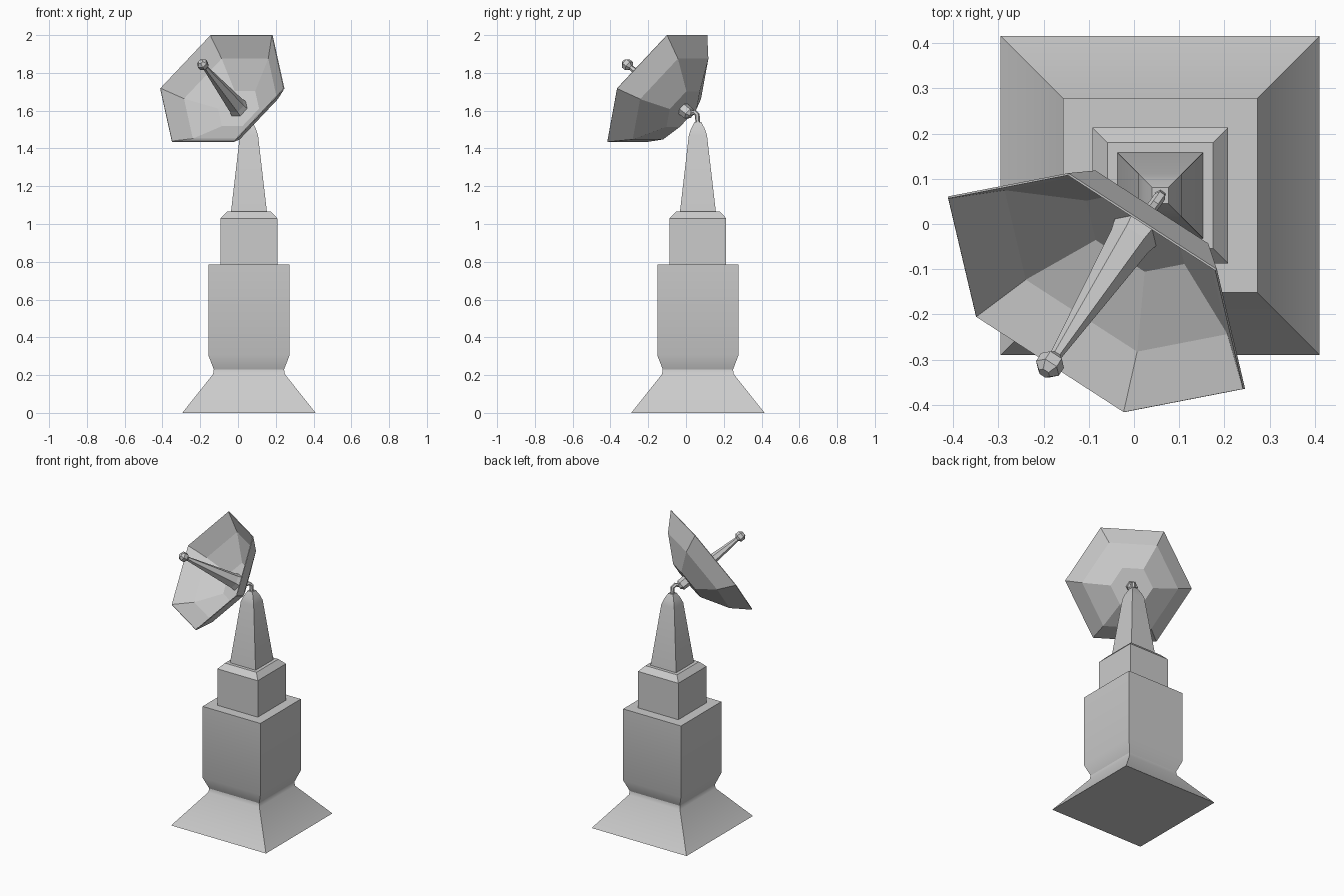
import bpy, bmesh
from math import sin, cos, pi, sqrt
from mathutils import Matrix, Vector

if "Cube" in bpy.data.objects:
    bpy.data.objects.remove(bpy.data.objects["Cube"])


def lathe(name, profile, sides, frame, turn=0.0, cap_start=True, cap_end=True):
    """Sweep (radius, height) points round the local z axis of frame."""
    bm = bmesh.new()
    rings = []
    for r, h in profile:
        rings.append([bm.verts.new(frame @ Vector((r * cos(turn + 2 * pi * i / sides),
                                                   r * sin(turn + 2 * pi * i / sides), h)))
                      for i in range(sides)])
    for a, b in zip(rings, rings[1:]):
        for i in range(sides):
            j = (i + 1) % sides
            bm.faces.new((a[i], a[j], b[j], b[i]))
    if cap_start:
        bm.faces.new(rings[0][::-1])
    if cap_end:
        bm.faces.new(rings[-1])
    mesh = bpy.data.meshes.new(name)
    bm.to_mesh(mesh)
    bm.free()
    obj = bpy.data.objects.new(name, mesh)
    bpy.context.collection.objects.link(obj)
    return obj


def square_tower(name, profile):
    """Square section given as (half width, height)."""
    return lathe(name, [(w * sqrt(2), h) for w, h in profile], 4,
                 Matrix.Translation((0.058, 0.063, 0)), pi / 4)


def smooth(obj):
    bpy.ops.object.select_all(action='DESELECT')
    obj.select_set(True)
    bpy.context.view_layer.objects.active = obj
    bpy.ops.object.shade_smooth_by_angle(angle=0.52)


# Stepped square tower
plinth = square_tower("plinth", [(0.353, 0), (0.19, 0.205), (0.186, 0.23),
                                 (0.215, 0.305), (0.215, 0.785)])
smooth(plinth)
square_tower("upper_block", [(0.15, 0.785), (0.15, 1.03), (0.117, 1.065)])
spire = square_tower("spire", [(0.095, 1.065), (0.048, 1.47), (0.036, 1.505), (0.018, 1.54)])
smooth(spire)

# Dish frame: origin at the rim centre, z along the aiming direction
axis = Vector((-0.452, -0.699, 0.555)).normalized()
across = Vector((0.84, -0.543, 0)).normalized()
up = axis.cross(across)
aim = Matrix((across, up, axis)).transposed().to_4x4()
aim.translation = (-0.084, -0.153, 1.718)

# Thin six-sided dish
dish = lathe("dish", [(0.13, -0.195), (0.295, -0.10), (0.39, 0)], 6, aim, cap_end=False)
shell = dish.modifiers.new("thickness", 'SOLIDIFY')
shell.thickness = 0.005
shell.offset = 0

# Feed horn and its faceted ball
lathe("feed_horn", [(0.055, -0.195), (0.048, -0.165), (0.012, 0.21)], 6, aim)
lathe("feed_ball", [(0.014, 0.198), (0.03, 0.213), (0.03, 0.238), (0.014, 0.254)], 6, aim)

# Hub behind the dish
lathe("rear_hub", [(0.018, -0.258), (0.034, -0.242), (0.036, -0.195)], 6, aim)

# Bent arm joining the hub to the spire
curve = bpy.data.curves.new("bent_arm", 'CURVE')
curve.dimensions = '3D'
curve.bevel_depth = 0.013
curve.bevel_resolution = 1
curve.use_fill_caps = True
path = [(0.026, 0.016, 1.582), (0.047, 0.046, 1.592), (0.057, 0.06, 1.578), (0.058, 0.063, 1.53)]
spline = curve.splines.new('POLY')
spline.points.add(len(path) - 1)
for point, co in zip(spline.points, path):
    point.co = (*co, 1)
spline.use_smooth = False
bpy.context.collection.objects.link(bpy.data.objects.new("bent_arm", curve))
